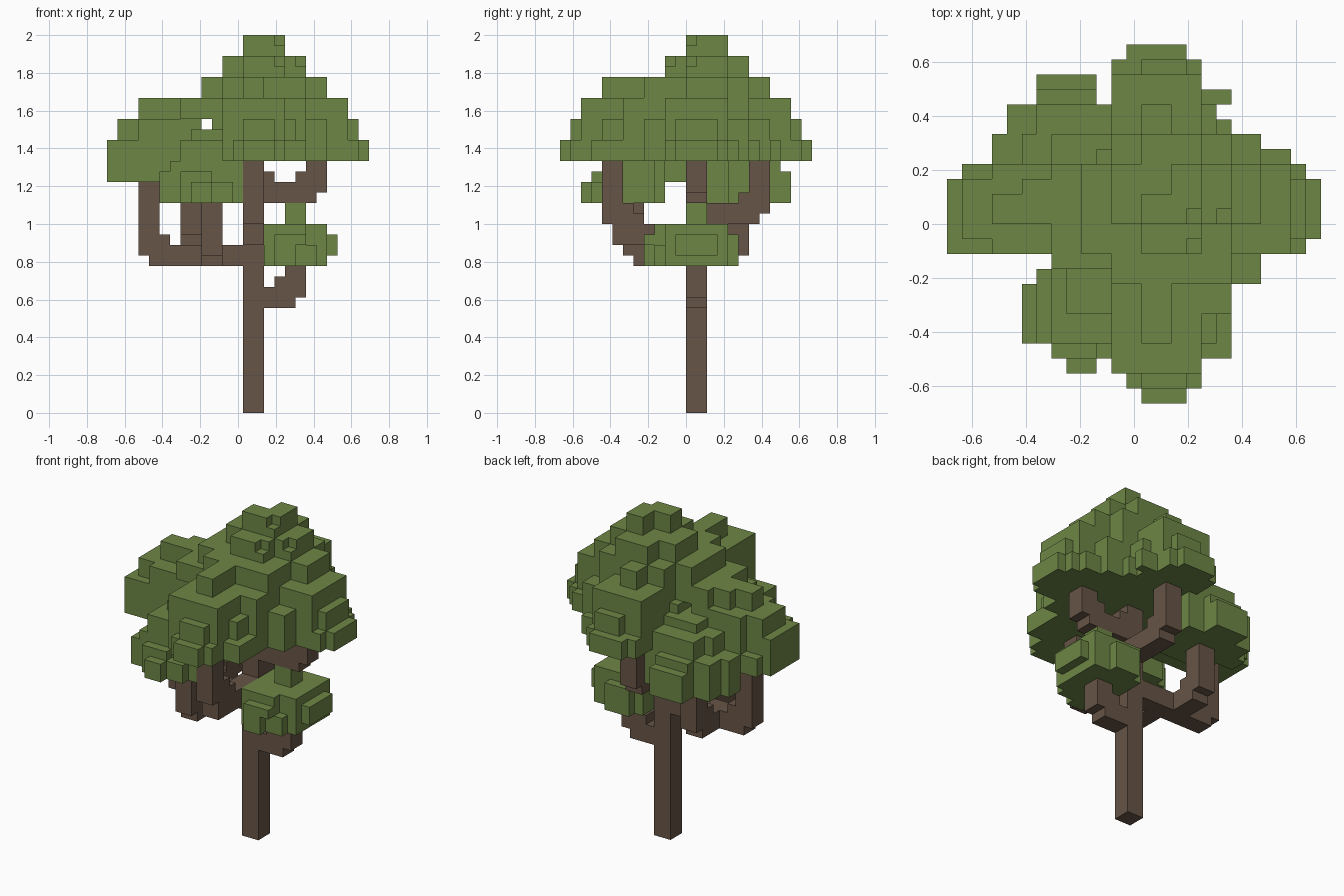
import bpy
import bmesh

cube = bpy.data.objects.get("Cube")
if cube:
    bpy.data.objects.remove(cube, do_unlink=True)

UNIT = 1 / 18            # edge of one block
CX, CY = 12.5, 12.0      # grid centre


def material(name, color):
    m = bpy.data.materials.new(name)
    m.diffuse_color = color
    m.use_nodes = True
    bsdf = m.node_tree.nodes["Principled BSDF"]
    bsdf.inputs["Base Color"].default_value = color
    bsdf.inputs["Roughness"].default_value = 1.0
    return m


LEAF = material("leaf green", (0.153, 0.240, 0.060, 1))
BARK = material("bark brown", (0.136, 0.090, 0.063, 1))

# For each axis: outward step and the face corners, counter-clockwise
SIDES = [
    ((1, 0, 0), [(1, 0, 0), (1, 1, 0), (1, 1, 1), (1, 0, 1)]),
    ((-1, 0, 0), [(0, 0, 0), (0, 0, 1), (0, 1, 1), (0, 1, 0)]),
    ((0, 1, 0), [(0, 1, 0), (0, 1, 1), (1, 1, 1), (1, 1, 0)]),
    ((0, -1, 0), [(0, 0, 0), (1, 0, 0), (1, 0, 1), (0, 0, 1)]),
    ((0, 0, 1), [(0, 0, 1), (1, 0, 1), (1, 1, 1), (0, 1, 1)]),
    ((0, 0, -1), [(0, 0, 0), (0, 1, 0), (1, 1, 0), (1, 0, 0)]),
]
used = set()             # cells already taken by another part


def block_part(name, mat, layers):
    """Fuse rectangles (x0, x1, y0, y1), stacked from z0 to z1, into one shell."""
    cells = {(x, y, z) for z0, z1, rects in layers for x0, x1, y0, y1 in rects
             for x in range(x0, x1) for y in range(y0, y1) for z in range(z0, z1)}
    cells -= used
    used.update(cells)
    bm = bmesh.new()
    verts = {}

    def vert(p):
        if p not in verts:
            verts[p] = bm.verts.new(((p[0] - CX) * UNIT, (p[1] - CY) * UNIT, p[2] * UNIT))
        return verts[p]

    for x, y, z in sorted(cells):
        for (dx, dy, dz), corners in SIDES:
            if (x + dx, y + dy, z + dz) not in cells:
                bm.faces.new([vert((x + a, y + b, z + c)) for a, b, c in corners])
    bmesh.ops.dissolve_limit(bm, angle_limit=0.01, verts=bm.verts[:], edges=bm.edges[:])
    mesh = bpy.data.meshes.new(name)
    bm.to_mesh(mesh)
    bm.free()
    mesh.materials.append(mat)
    obj = bpy.data.objects.new(name, mesh)
    bpy.context.collection.objects.link(obj)


# Trunk
block_part("trunk", BARK, [(0, 25, [(13, 15, 12, 14)])])

# Lowest branch, holding the small clump
block_part("clump_branch", BARK, [
    (10, 11, [(15, 18, 12, 14)]),
    (11, 12, [(15, 19, 12, 14)]),
    (12, 13, [(16, 19, 12, 14)]),
    (13, 15, [(17, 19, 12, 14)]),
])

# Long left-hand limb with forked front and back shoots
block_part("side_limb", BARK, [
    (14, 15, [(4, 13, 12, 14)]),
    (15, 16, [(3, 13, 12, 14)]),
    (16, 17, [(3, 6, 12, 14)]),
    (17, 23, [(3, 5, 12, 14)]),
])
block_part("side_limb_front_shoot", BARK, [
    (14, 15, [(9, 11, 7, 12)]),
    (15, 16, [(9, 11, 6, 12)]),
    (16, 17, [(9, 11, 6, 9)]),
    (17, 21, [(9, 11, 6, 8)]),
])
block_part("side_limb_back_shoot", BARK, [
    (14, 15, [(7, 9, 14, 17)]),
    (15, 16, [(7, 9, 14, 18)]),
    (16, 17, [(7, 9, 15, 18)]),
    (17, 21, [(7, 9, 16, 18)]),
])

# Three upper branches carrying the crown
block_part("front_branch", BARK, [
    (16, 18, [(13, 15, 5, 12)]),
    (18, 19, [(13, 15, 4, 8)]),
    (19, 20, [(13, 15, 4, 7)]),
    (20, 25, [(13, 15, 4, 6)]),
])
block_part("back_branch", BARK, [
    (18, 19, [(13, 15, 14, 19)]),
    (19, 20, [(13, 15, 14, 20)]),
    (20, 21, [(13, 15, 17, 20)]),
    (21, 25, [(13, 15, 18, 20)]),
])
block_part("right_branch", BARK, [
    (20, 21, [(15, 20, 12, 14)]),
    (21, 22, [(15, 21, 12, 14)]),
    (22, 23, [(15, 16, 12, 14), (18, 21, 12, 14)]),
    (23, 25, [(19, 21, 12, 14)]),
])

# Small low clump of leaves: a solid core with shallow bumps
block_part("small_clump", LEAF, [
    (14, 18, [(15, 21, 10, 16), (15, 19, 9, 10)]),
    (14, 16, [(16, 18, 8, 9), (19, 20, 9, 10)]),
    (16, 17, [(16, 19, 8, 9)]),
    (14, 17, [(16, 19, 16, 17)]),
    (15, 17, [(21, 22, 11, 15)]),
    (18, 20, [(17, 19, 12, 14)]),
])

# Main crown: tall cross-shaped core with bumps around the rim
block_part("crown_lower", LEAF, [
    (24, 30, [(19, 23, 10, 16), (11, 19, 6, 18), (11, 17, 2, 22)]),
    (24, 28, [(17, 18, 4, 6), (19, 21, 8, 10), (19, 21, 16, 18), (17, 18, 18, 20)]),
    (28, 30, [(7, 11, 9, 16)]),
    (26, 28, [(23, 24, 11, 15), (13, 16, 1, 2), (13, 16, 22, 23), (10, 11, 9, 17)]),
    (24, 26, [(23, 25, 11, 15), (23, 24, 10, 16), (21, 23, 16, 17), (10, 11, 8, 18),
              (17, 19, 3, 6), (12, 17, 1, 2), (13, 16, 0, 1),
              (17, 18, 20, 21), (18, 19, 18, 19), (18, 19, 20, 21),
              (11, 17, 22, 23), (12, 16, 23, 24)]),
])
block_part("crown_upper", LEAF, [
    (30, 32, [(9, 19, 10, 16), (11, 19, 8, 18), (19, 21, 12, 16), (13, 15, 4, 20)]),
    (32, 33, [(11, 19, 12, 16), (13, 17, 10, 18)]),
    (33, 34, [(11, 18, 12, 16), (18, 19, 13, 16), (13, 17, 11, 18), (13, 16, 10, 11)]),
    (34, 35, [(13, 15, 12, 14), (15, 17, 12, 16)]),
    (35, 36, [(13, 16, 12, 14), (15, 17, 13, 16)]),
])

# Left-hand leaf cluster
block_part("left_cluster", LEAF, [
    (22, 28, [(3, 9, 10, 16)]),
    (22, 27, [(9, 10, 10, 16)]),
    (22, 26, [(0, 3, 10, 15)]),
    (22, 24, [(1, 3, 15, 16), (3, 10, 16, 18)]),
    (26, 28, [(1, 3, 11, 15)]),
    (28, 30, [(3, 5, 12, 14), (5, 7, 12, 15)]),
])

# Front leaf cluster
block_part("front_cluster", LEAF, [
    (20, 26, [(7, 11, 4, 10)]),
    (26, 27, [(8, 11, 6, 10)]),
    (20, 24, [(6, 13, 4, 9), (11, 12, 9, 10)]),
    (20, 23, [(5, 6, 4, 8), (7, 10, 3, 4)]),
    (20, 22, [(10, 12, 3, 4), (8, 10, 2, 3)]),
])

# Back leaf cluster
block_part("back_cluster", LEAF, [
    (20, 26, [(5, 11, 14, 18), (6, 11, 18, 20)]),
    (26, 27, [(7, 11, 15, 18)]),
    (20, 24, [(4, 12, 16, 20), (6, 10, 20, 21)]),
    (20, 23, [(6, 10, 21, 22)]),
    (20, 22, [(3, 4, 16, 18), (4, 6, 18, 20)]),
])
